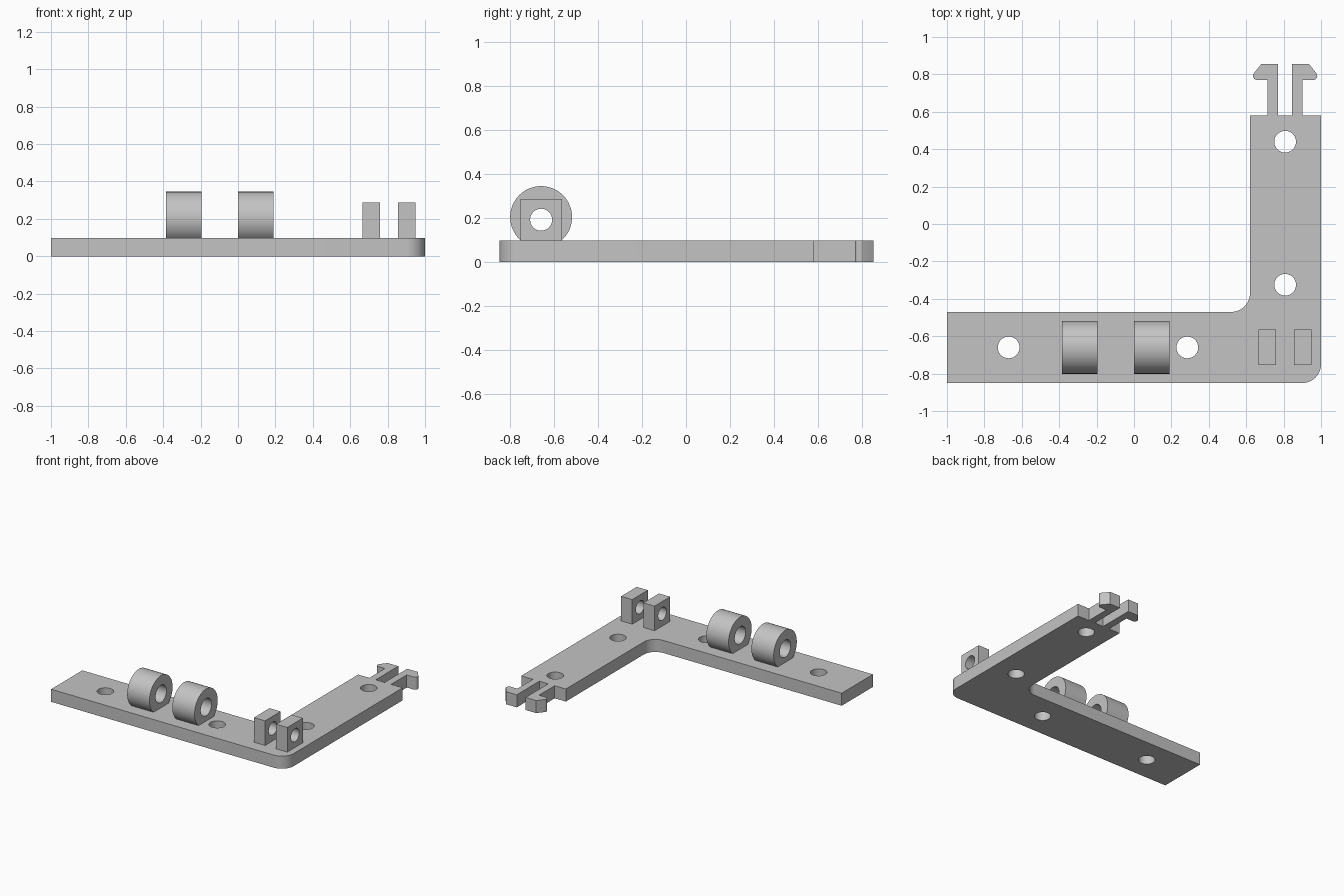
import bpy, bmesh
from math import pi, cos, sin, radians
from mathutils import Matrix

cube = bpy.data.objects.get("Cube")
if cube:
    bpy.data.objects.remove(cube, do_unlink=True)

grey = bpy.data.materials.new("light_grey")
grey.use_nodes = True
colour = (0.55, 0.55, 0.55, 1)
grey.diffuse_color = colour
grey.node_tree.nodes["Principled BSDF"].inputs["Base Color"].default_value = colour

THICK = 0.097    # plate thickness
PIN_Y = -0.66    # centre line of the long arm
ARM_X = 0.808    # centre line of the short arm


def make(name, bm):
    bmesh.ops.recalc_face_normals(bm, faces=bm.faces)
    mesh = bpy.data.meshes.new(name)
    bm.to_mesh(mesh)
    bm.free()
    mesh.materials.append(grey)
    obj = bpy.data.objects.new(name, mesh)
    bpy.context.collection.objects.link(obj)
    return obj


def arc(cx, cy, r, start, end, steps=12):
    return [(cx + r * cos(radians(start + (end - start) * i / steps)),
             cy + r * sin(radians(start + (end - start) * i / steps)))
            for i in range(steps + 1)]


def cylinder(name, r, length, centre, axis):
    bm = bmesh.new()
    turn = Matrix.Rotation(pi / 2, 4, 'Y') if axis == 'X' else Matrix()
    bmesh.ops.create_cone(bm, cap_ends=True, segments=64, radius1=r, radius2=r,
                          depth=length, matrix=Matrix.Translation(centre) @ turn)
    return make(name, bm)


def cut(obj, cutters):
    for c in cutters:
        c.hide_render = True
        mod = obj.modifiers.new("hole", 'BOOLEAN')
        mod.operation, mod.solver, mod.object = 'DIFFERENCE', 'EXACT', c
    bpy.context.view_layer.objects.active = obj
    for o in bpy.context.selected_objects:
        o.select_set(False)
    obj.select_set(True)
    for mod in list(obj.modifiers):
        bpy.ops.object.modifier_apply(modifier=mod.name)
    bpy.ops.object.shade_smooth_by_angle(angle=radians(30))
    for c in cutters:
        bpy.data.objects.remove(c, do_unlink=True)


# L-shaped plate with a pair of snap hooks at the end of the short arm
hook = [(0.093, 0.58), (0.093, 0.77), (0.15, 0.77)]
hook += arc(0.15, 0.792, 0.022, -90, 35, 6)
hook += [(0.128, 0.855), (0.038, 0.855), (0.038, 0.58)]
outline = [(-1, -0.85)]
outline += arc(0.9, -0.75, 0.1, -90, 0)
outline += [(1, 0.58)]
outline += [(ARM_X + x, y) for x, y in hook]
outline += [(ARM_X - x, y) for x, y in reversed(hook)]
outline += [(0.62, 0.58)]
outline += arc(0.52, -0.37, 0.1, 0, -90)
outline += [(-1, -0.47)]

bm = bmesh.new()
face = bm.faces.new([bm.verts.new((x, y, 0)) for x, y in outline])
top = bmesh.ops.extrude_face_region(bm, geom=[face])["geom"]
bmesh.ops.translate(bm, vec=(0, 0, THICK),
                    verts=[v for v in top if isinstance(v, bmesh.types.BMVert)])
plate = make("angle_plate", bm)
screws = [(-0.67, PIN_Y), (0.285, PIN_Y), (ARM_X, -0.325), (ARM_X, 0.44)]
cut(plate, [cylinder("screw_hole_cutter", 0.058, 0.4, (x, y, 0.05), 'Z')
            for x, y in screws])

# Hinge barrels lying along the long arm
for name, x in (("right_barrel", -0.29), ("left_barrel", 0.095)):
    barrel = cylinder(name, 0.141, 0.19, (x, PIN_Y, 0.204), 'X')
    cut(barrel, [cylinder("bore_cutter", 0.066, 0.4, (x, PIN_Y, 0.204), 'X')])

# Square pin lugs at the corner
for name, x in (("right_lug", 0.712), ("left_lug", 0.902)):
    bm = bmesh.new()
    bmesh.ops.create_cube(bm, size=1, matrix=Matrix.Translation((x, PIN_Y, 0.187))
                          @ Matrix.Diagonal((0.095, 0.19, 0.2, 1)))
    lug = make(name, bm)
    cut(lug, [cylinder("pin_cutter", 0.05, 0.4, (x, PIN_Y, 0.192), 'X')])
